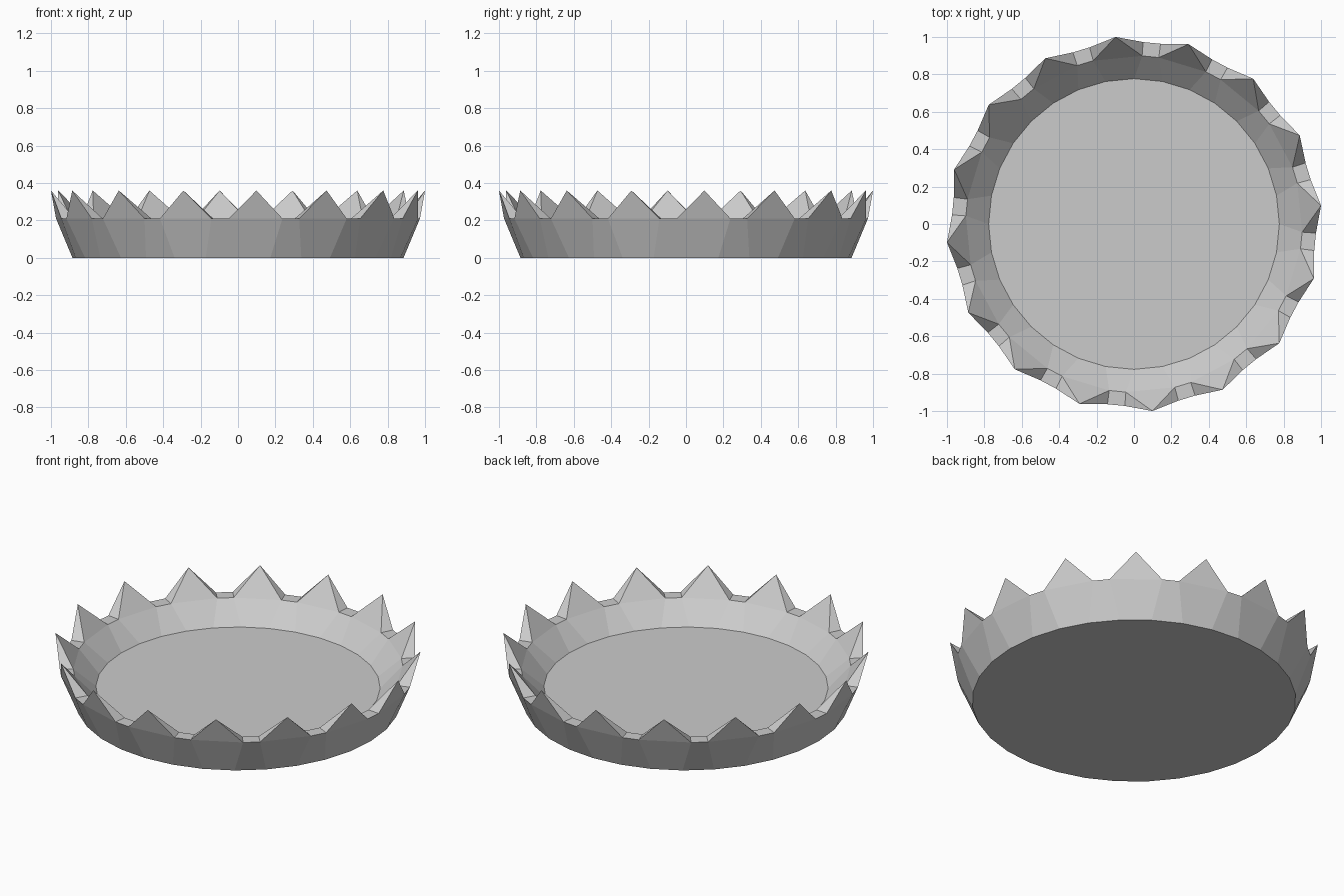
import bpy, bmesh, math

if "Cube" in bpy.data.objects:
    bpy.data.objects.remove(bpy.data.objects["Cube"])

N = 16              # number of points around the rim
STEP = 2 * math.pi / N
bm = bmesh.new()


def ring(r, z, half_deg):
    """Pairs of vertices either side of each rim point direction."""
    out = []
    for k in range(N):
        mid = STEP * (k + 0.25)
        for s in (-1, 1):
            a = mid + s * math.radians(half_deg)
            out.append(bm.verts.new((r * math.cos(a), r * math.sin(a), z)))
    return out


# Rings: base, outer rim, inner rim, dish floor
base = ring(0.885, 0.0, 5.625)
outer = ring(0.974, 0.21, 8.5)
inner = ring(0.90, 0.21, 8.4)
floor = ring(0.777, 0.09, 5.625)
tips = [bm.verts.new((1.0048 * math.cos(STEP * (k + 0.25)),
                      1.0048 * math.sin(STEP * (k + 0.25)), 0.36)) for k in range(N)]

# Underside and dish floor
bm.faces.new(base[::-1])
bm.faces.new(floor)

# Outer and inner walls
for i in range(2 * N):
    j = (i + 1) % (2 * N)
    bm.faces.new((base[i], base[j], outer[j], outer[i]))
    bm.faces.new((inner[i], inner[j], floor[j], floor[i]))

# Pointed teeth with flat gaps between them
for k in range(N):
    a, b, c = 2 * k, 2 * k + 1, (2 * k + 2) % (2 * N)
    t = tips[k]
    bm.faces.new((outer[a], outer[b], t))
    bm.faces.new((inner[b], inner[a], t))
    bm.faces.new((outer[b], inner[b], t))
    bm.faces.new((inner[a], outer[a], t))
    bm.faces.new((outer[b], outer[c], inner[c], inner[b]))

bmesh.ops.recalc_face_normals(bm, faces=bm.faces)
mesh = bpy.data.meshes.new("crimped_dish")
bm.to_mesh(mesh)
bm.free()
obj = bpy.data.objects.new("crimped_dish", mesh)
bpy.context.collection.objects.link(obj)
